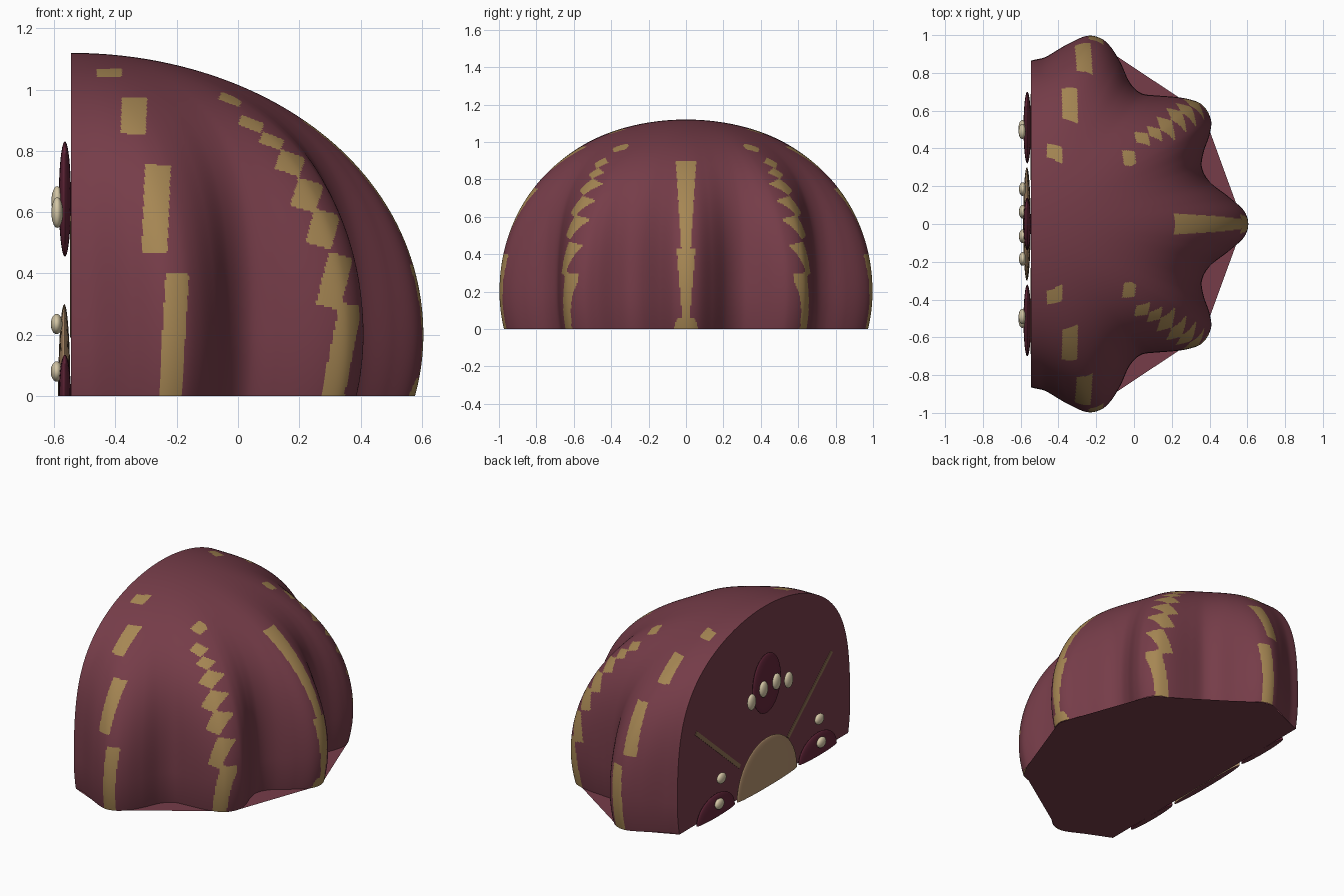
import bpy, bmesh, math
from mathutils import Matrix

cube = bpy.data.objects.get("Cube")
if cube:
    bpy.data.objects.remove(cube, do_unlink=True)


def make_material(name, color):
    material = bpy.data.materials.new(name)
    material.use_nodes = True
    material.diffuse_color = (*color, 1)
    material.node_tree.nodes["Principled BSDF"].inputs["Base Color"].default_value = (*color, 1)
    return material


maroon = make_material("dusty maroon", (0.18, 0.046, 0.066))
gold = make_material("old gold", (0.38, 0.24, 0.087))
tan = make_material("warm tan", (0.46, 0.285, 0.155))
brown = make_material("bark brown", (0.28, 0.17, 0.09))
wine = make_material("dark wine", (0.13, 0.02, 0.043))
cream = make_material("cream", (0.66, 0.57, 0.38))

WALL_X = -0.545       # flat cut side
MID_Z = 0.2           # height of the widest ring
HEIGHT = 0.92         # from widest ring to the top

# Ribbed outline at the widest ring: (angle in degrees, radius)
OUTLINE = [(0, 1.15), (3.5, 1.13), (7.6, 1.06), (13, .975), (18.3, .953),
           (22.6, .99), (26.8, 1.06), (30, 1.10), (34.7, 1.105), (38, 1.07),
           (45.4, .955), (50, .905), (55.3, .915), (61.3, .98), (66, 1.03),
           (69.4, 1.05), (73.3, 1.04), (78.2, .976), (84.8, .89), (90, .865)]


def slope(i):
    if i == 0:
        return 0
    a, b = OUTLINE[i - 1], OUTLINE[min(i + 1, len(OUTLINE) - 1)]
    return (b[1] - a[1]) / (b[0] - a[0])


def radius(angle):
    """Smooth Hermite curve through the outline, mirrored about zero."""
    angle = min(abs(angle), 90)
    i = max(k for k in range(len(OUTLINE) - 1) if OUTLINE[k][0] <= angle)
    (a0, r0), (a1, r1) = OUTLINE[i], OUTLINE[i + 1]
    span = a1 - a0
    t = (angle - a0) / span
    bend = t * t * (3 - 2 * t)
    return (r0 + (r1 - r0) * bend + span * t * (1 - t) ** 2 * slope(i)
            - span * t * t * (1 - t) * slope(i + 1))


def shell_point(angle, ribbed, lift):
    """Ribs are full at the widest ring and melt into a plain dome at the top."""
    a = math.radians(angle)
    dome = 1.18 - 0.1 * math.sin(a) ** 2
    depth = math.cos(lift) ** 3 if lift > 0 else 1
    r = (dome + (ribbed - dome) * depth) * math.cos(lift)
    z = max(0, MID_Z + HEIGHT * math.sin(lift))
    return (WALL_X + r * math.cos(a), r * math.sin(a), z)


# Painted patches seen along y: centre x, centre z, half width, half height, lean
SIDE_PATCHES = [(-.21, .19, .038, .21, .06), (-.267, .61, .042, .145, .04),
                (-.34, .915, .041, .06, .04), (-.42, 1.055, .041, .013, -.04)]
CORNER_PATCHES = [(.337, .14, .038, .165, .2), (.315, .375, .042, .09, .25),
                  (.277, .545, .045, .06, .28), (.225, .655, .045, .05, .3),
                  (.17, .76, .045, .035, .35), (.11, .832, .04, .02, .38),
                  (.043, .888, .042, .018, .38), (-.025, .968, .038, .014, .38)]


def in_patch(x, z, patch):
    cx, cz, half_w, half_h, lean = patch
    dx, dz = x - cx, z - cz
    return abs(dx - lean * dz) < half_w and abs(dz + lean * dx) < half_h


def is_gold(p):
    angle = abs(math.degrees(math.atan2(p.y, p.x - WALL_X)))
    if angle < 12:
        if p.z < 0.06:
            return math.hypot(p.y, p.z - 0.01) < 0.062
        if p.z < 0.43:
            return abs(p.y) < 0.02 + 0.08 * (p.z - 0.05)
        return p.z < 0.9 and abs(p.y) < 0.025 + 0.064 * (p.z - 0.43)
    if 32 - 2 * p.z < angle < 46:
        return any(in_patch(p.x, p.z, b) for b in CORNER_PATCHES)
    if 60 < angle < 86:
        return any(in_patch(p.x, p.z, b) for b in SIDE_PATCHES)
    return False


def finish(bm, name, materials):
    mesh = bpy.data.meshes.new(name)
    bm.to_mesh(mesh)
    bm.free()
    obj = bpy.data.objects.new(name, mesh)
    bpy.context.collection.objects.link(obj)
    for material in materials:
        mesh.materials.append(material)
    bpy.ops.object.select_all(action="DESELECT")
    obj.select_set(True)
    bpy.context.view_layer.objects.active = obj
    bpy.ops.object.shade_smooth_by_angle(angle=math.radians(40))
    return obj


# Ribbed shell with gold patches, closed by the flat wall
COLS, ROWS = 480, 220
low = -math.asin(MID_Z / HEIGHT)
ring = [(a, radius(a)) for a in (-90 + 180 * i / COLS for i in range(COLS + 1))]
bm = bmesh.new()
rows = []
for j in range(ROWS):
    lift = low + (math.pi / 2 - low) * j / ROWS
    rows.append([bm.verts.new(shell_point(a, r, lift)) for a, r in ring])
top = bm.verts.new((WALL_X, 0, MID_Z + HEIGHT))
for below, above in zip(rows, rows[1:]):
    for i in range(COLS):
        bm.faces.new((below[i], below[i + 1], above[i + 1], above[i]))
for i in range(COLS):
    bm.faces.new((rows[-1][i], rows[-1][i + 1], top))
for face in bm.faces:
    face.material_index = int(is_gold(face.calc_center_median()))
bm.faces.new([row[0] for row in rows] + [top] + [row[-1] for row in reversed(rows)])
finish(bm, "ribbed_shell", [maroon, gold])

# Flat base spanning straight from rib to rib
bm = bmesh.new()
half = [3.5, 30, 34.7, 38, 66, 69.4, 73.3, 90]
corners = [-a for a in reversed(half)] + [0] + half
base = bm.faces.new([bm.verts.new(shell_point(a, radius(a), low)) for a in corners])
base.normal_flip()
finish(bm, "base_plate", [maroon])


def lens(name, center, size, material):
    """Squashed ball, trimmed at the ground with a maroon underside."""
    bm = bmesh.new()
    bmesh.ops.create_uvsphere(bm, u_segments=40, v_segments=20, radius=1,
                              matrix=Matrix.LocRotScale(center, None, size))
    cut = bmesh.ops.bisect_plane(bm, geom=bm.verts[:] + bm.edges[:] + bm.faces[:],
                                 plane_co=(0, 0, 0), plane_no=(0, 0, 1), clear_inner=True)
    edges = [e for e in cut["geom_cut"] if isinstance(e, bmesh.types.BMEdge)]
    if edges:
        for face in bmesh.ops.contextual_create(bm, geom=edges)["faces"]:
            face.material_index = 1
    finish(bm, name, [material, maroon])


# Discs on the flat wall
lens("upper_disc", (-.565, 0, .643), (.02, .14, .188), wine)
lens("arched_door", (-.567, 0, 0), (.02, .3, .3), tan)

# Arc of beads over the upper disc
for y in (-.185, -.065, .065, .185):
    z = .64 - 1.2 * y * y
    lens("upper_bead", (-.59, y, z), (.019, .036, .05), cream)

# Mirrored lower discs, beads and slanted strips
for side, label in ((1, "back"), (-1, "front")):
    lens(label + "_lower_disc", (-.565, side * .51, 0), (.02, .19, .135), wine)
    lens(label + "_high_bead", (-.592, side * .49, .235), (.019, .04, .033), cream)
    lens(label + "_low_bead", (-.592, side * .51, .08), (.019, .04, .033), cream)
    bm = bmesh.new()
    tilt = Matrix.Rotation(side * math.atan2(.38, .44), 4, "X")
    place = Matrix.Translation((WALL_X, side * .46, .39))
    bmesh.ops.create_cube(bm, size=1, matrix=place @ tilt @ Matrix.Diagonal((.006, .58, .025, 1)))
    finish(bm, label + "_slanted_strip", [brown])
